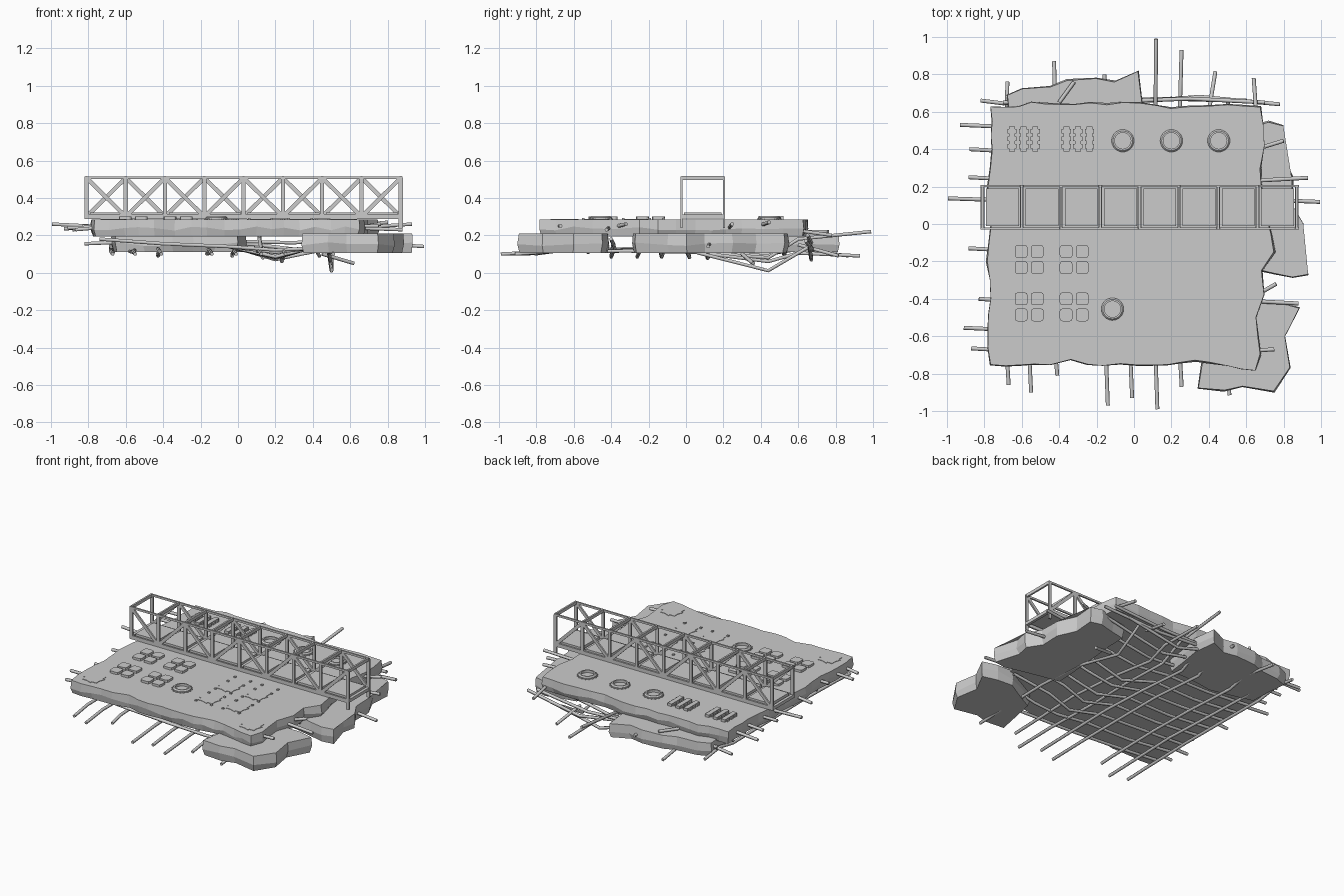
import bpy, bmesh, random
from math import sin, cos, pi
from mathutils import Vector, Matrix

if "Cube" in bpy.data.objects:
    bpy.data.objects.remove(bpy.data.objects["Cube"])

random.seed(7)


def finish(name, bm):
    bmesh.ops.recalc_face_normals(bm, faces=bm.faces)
    me = bpy.data.meshes.new(name)
    bm.to_mesh(me)
    bm.free()
    ob = bpy.data.objects.new(name, me)
    bpy.context.collection.objects.link(ob)
    return ob


def prism(bm, rings):
    """Close a stack of equal-length point rings into a solid."""
    vs = [[bm.verts.new(p) for p in r] for r in rings]
    n = len(vs[0])
    for a, b in zip(vs, vs[1:]):
        for i in range(n):
            j = (i + 1) % n
            bm.faces.new((a[i], a[j], b[j], b[i]))
    bm.faces.new(vs[0][::-1])
    bm.faces.new(vs[-1])


def plate(bm, pts, z0, z1):
    prism(bm, [[(x, y, z) for x, y in pts] for z in (z0, z1)])


def broken_slab(name, outline, z0, z1, step, rough):
    """Concrete slab with chipped, faceted edges."""
    pts = []
    for i, a in enumerate(outline):
        a, b = Vector(a), Vector(outline[(i + 1) % len(outline)])
        n = max(1, round((b - a).length / step))
        for k in range(n):
            j = Vector((random.uniform(-rough, rough), random.uniform(-rough, rough)))
            pts.append(a.lerp(b, k / n) + (j if k else Vector((0, 0))))
    c = sum(pts, Vector((0, 0))) / len(pts)
    rings = []
    for z, inset in ((z0, .014), (z0 * .55 + z1 * .45, 0), (z1, .006)):
        ring = []
        for p in pts:
            q = p - (p - c).normalized() * (inset + random.uniform(-rough, rough) * .5)
            dz = random.uniform(-.012, .012) if z0 < z < z1 else 0
            ring.append((q.x, q.y, z + dz))
        rings.append(ring)
    bm = bmesh.new()
    prism(bm, rings)
    bmesh.ops.triangulate(bm, faces=[f for f in bm.faces if len(f.verts) > 4])
    finish(name, bm)


# Concrete slabs
broken_slab("main_slab", [
    (-.77, -.755), (-.45, -.755), (-.34, -.73), (-.25, -.755), (.1, -.76), (.33, -.735),
    (.5, -.76), (.65, -.785), (.68, -.7), (.655, -.5), (.7, -.38), (.69, -.25), (.755, -.15),
    (.71, .05), (.68, .3), (.7, .42), (.68, .63), (.5, .64), (.2, .625), (.03, .655),
    (-.4, .645), (-.55, .655), (-.62, .63), (-.77, .63), (-.76, .4), (-.785, .2),
    (-.77, 0), (-.79, -.2), (-.77, -.4), (-.785, -.55)], .195, .285, .09, .007)
broken_slab("right_slab", [
    (.45, -.2), (.75, -.27), (.85, -.29), (.935, -.275), (.89, -.1), (.91, 0), (.85, .1),
    (.85, .25), (.79, .38), (.8, .53), (.72, .55), (.5, .5)], .105, .21, .13, .008)
broken_slab("front_right_slab", [
    (.34, -.88), (.48, -.895), (.58, -.87), (.75, -.9), (.84, -.77), (.81, -.6),
    (.89, -.445), (.78, -.415), (.66, -.41), (.4, -.55), (.36, -.75)], .105, .21, .15, .006)
broken_slab("back_slab", [
    (-.66, .4), (-.35, .32), (0, .35), (.045, .65), (.025, .82), (-.1, .765), (-.2, .785),
    (-.36, .775), (-.45, .74), (-.6, .725), (-.68, .69)], .11, .205, .13, .006)


# Truss bridge
def beam(bm, p, q, w=.022, d=.011):
    p, q = Vector(p), Vector(q)
    z = (q - p).normalized()
    side = Vector((0, 1, 0)) if abs(z.y) < .9 else Vector((0, 0, 1))
    x = side.cross(z).normalized()
    rot = Matrix((x, z.cross(x), z)).transposed().to_4x4()
    bmesh.ops.create_cube(bm, size=1, matrix=Matrix.Translation((p + q) / 2) @ rot
                          @ Matrix.Diagonal((w, d, (q - p).length, 1)))


X0, STEP, N = -.81, .21, 8
YF, YB, ZB, ZT = -.025, .203, .3, .507
bm = bmesh.new()
for y in (YF, YB):
    beam(bm, (X0 - .01, y, ZT), (X0 + N * STEP + .01, y, ZT), .014)
    beam(bm, (X0 - .01, y, ZB), (X0 + N * STEP + .01, y, ZB), .026)
for i in range(N + 1):
    x = X0 + i * STEP
    for y in (YF, YB):
        beam(bm, (x, y, .24 if i == N else ZB), (x, y, ZT))
    beam(bm, (x, YF, ZT), (x, YB, ZT), .012, .022)
    beam(bm, (x, YF, ZB), (x, YB, ZB), .02, .022)
    if i < N:
        up, down = (ZB, ZT) if i % 2 else (ZT, ZB)
        beam(bm, (x, YF, up), (x + STEP, YF, down))
        beam(bm, (x, YB, down), (x + STEP, YB, up))
finish("bridge_truss", bm)

bm = bmesh.new()
for i in range(N):
    a, b = X0 + i * STEP + .02, X0 + (i + 1) * STEP - .015
    plate(bm, [(a, -.01), (b, -.01), (b, .19), (a, .19)], .302, .322)
finish("bridge_deck", bm)


# Deck fittings
def rect(x, y, w, h):
    return [(x - w / 2, y - h / 2), (x + w / 2, y - h / 2), (x + w / 2, y + h / 2), (x - w / 2, y + h / 2)]


bm = bmesh.new()
for gx in (-.56, -.32):
    for gy in (-.19, -.443):
        for sx in (-1, 1):
            for sy in (-1, 1):
                cx, cy = gx + sx * .043, gy + sy * .043
                pts = []
                for k, (ux, uy) in enumerate(((1, 1), (-1, 1), (-1, -1), (1, -1))):
                    for t in (0, .5, 1):
                        a = (k + t) * pi / 2
                        pts.append((cx + ux * .02 + .014 * cos(a), cy + uy * .02 + .014 * sin(a)))
                plate(bm, pts, .28, .301)
finish("square_hatches", bm)

bm = bmesh.new()
for cx, cy in ((-.06, .445), (.2, .445), (.453, .445), (-.115, -.455)):
    n = 32
    prof = [(.043, .28), (.06, .28), (.06, .294), (.052, .302), (.043, .302)]
    rows = [[bm.verts.new((cx + r * cos(2 * pi * i / n), cy + r * sin(2 * pi * i / n), z))
             for r, z in prof] for i in range(n)]
    for i in range(n):
        a, b = rows[i], rows[(i + 1) % n]
        for k in range(5):
            m = (k + 1) % 5
            bm.faces.new((a[k], b[k], b[m], a[m]))
    for i in range(0, n, 2):
        t = 2 * pi * i / n
        plate(bm, rect(cx + .061 * cos(t), cy + .061 * sin(t), .01, .01), .28, .29)
finish("ring_sockets", bm)

bm = bmesh.new()
for gx in (-.59, -.3):
    for k in (-1, 0, 1):
        x = gx + k * .062
        plate(bm, rect(x, .455, .032, .135), .28, .303)
        for dy in (-.04, 0, .04):
            plate(bm, rect(x, .455 + dy, .05, .024), .28, .298)
finish("vent_bars", bm)

bm = bmesh.new()
for cx, cy in ((.118, -.265), (.335, -.265), (.118, -.478), (.335, -.478), (-.665, -.645), (.565, -.655)):
    quarter = [(.07, -.02), (.07, .02), (.055, .02), (.055, .055), (.02, .055), (.02, .07)]
    pts = []
    for k in range(4):
        c, s = round(cos(k * pi / 2)), round(sin(k * pi / 2))
        pts += [(cx + c * x - s * y, cy + s * x + c * y) for x, y in quarter[1:5]]
    plate(bm, pts, .28, .288)
finish("notched_plates", bm)

bm = bmesh.new()
for x in (.06, .18, .27, .395):
    for y in (-.12, -.195, -.335, -.405, -.55):
        plate(bm, rect(x, y, .014, .014), .28, .293)
finish("deck_bolts", bm)


# Bent reinforcing bars
def bars(name, paths, r=.0105):
    cu = bpy.data.curves.new(name, 'CURVE')
    cu.dimensions = '3D'
    cu.bevel_depth = r
    cu.bevel_resolution = 1
    cu.use_fill_caps = True
    for path in paths:
        sp = cu.splines.new('POLY')
        sp.points.add(len(path) - 1)
        for pt, co in zip(sp.points, path):
            pt.co = (*co, 1)
    ob = bpy.data.objects.new(name, cu)
    bpy.context.collection.objects.link(ob)
    bpy.ops.object.select_all(action='DESELECT')
    bpy.context.view_layer.objects.active = ob
    ob.select_set(True)
    bpy.ops.object.convert(target='MESH')


def u(a):
    return random.uniform(-a, a)


long_bars = []
for x, front, back, zback, sag in (
        (-.68, -.86, .76, .12, .11), (-.56, -.9, .6, .15, .115), (-.42, -.81, .87, .09, .1),
        (-.15, -.97, .8, .16, .1), (-.02, -.93, .62, .15, .09), (.115, -.99, .99, .22, .08),
        (.245, -.87, .93, .09, .06), (.5, -.915, .66, .14, .011)):
    long_bars.append([(x + .01, front, .1), (x, -.7, .115), (x + u(.015), -.3, .12 + u(.01)),
                      (x + u(.015), .05, .11), (x + u(.02), .44, sag),
                      (x, .6, (sag + zback) / 2 + .03), (x + u(.01), back, zback)])
bars("lengthwise_bars", long_bars)

cross_bars = []
for y in (-.66, -.52, -.4, -.25, -.13, .0, .13, .25, .4, .53):
    cross_bars.append([(-.74, y, .18), (-.4, y + u(.02), .155), (-.05, y + u(.02), .14),
                       (.2, y + u(.02), .1 + u(.025)), (.38, y + u(.02), .13), (.66, y, .18)])
bars("crosswise_bars", cross_bars)

# Bundle along the back edge
bars("back_bundle", [
    [(-.82, .66, .155), (-.7, .645, .16), (-.2, .67, .165), (.1, .66, .15), (.35, .68, .12), (.78, .64, .17)],
    [(-.7, .65, .17), (-.3, .66, .15), (0, .665, .13), (.2, .67, .07), (.34, .665, .1), (.6, .66, .15)],
    [(-.6, .64, .14), (-.1, .655, .17), (.3, .67, .16), (.7, .65, .2)]])

# Short bars sticking out of the slab edges
stubs = []
for y, x, z in ((.53, -.93, .235), (.4, -.88, .24), (.25, -.885, .25), (.137, -.995, .26),
                (-.13, -.885, .23), (-.4, -.83, .25), (-.555, -.91, .24), (-.665, -.87, .23)):
    stubs.append([(-.7, y - .01, .245), (x, y, z)])
stubs += [[(.62, .39, .25), (.8, .445, .27)], [(.62, .23, .24), (.93, .247, .26)],
          [(.7, .13, .16), (.995, .118, .14)], [(.62, -.4, .24), (.76, -.32, .26)],
          [(.6, -.41, .24), (.88, -.425, .23)], [(.6, -.68, .25), (.75, -.67, .25)],
          [(.4, .6, .15), (.435, .815, .09)], [(.66, .5, .24), (.64, .78, .2)],
          [(-.4, .65, .22), (-.32, .76, .22)], [(.45, .3, .1), (.62, .36, .05)]]
bars("edge_stubs", stubs)
